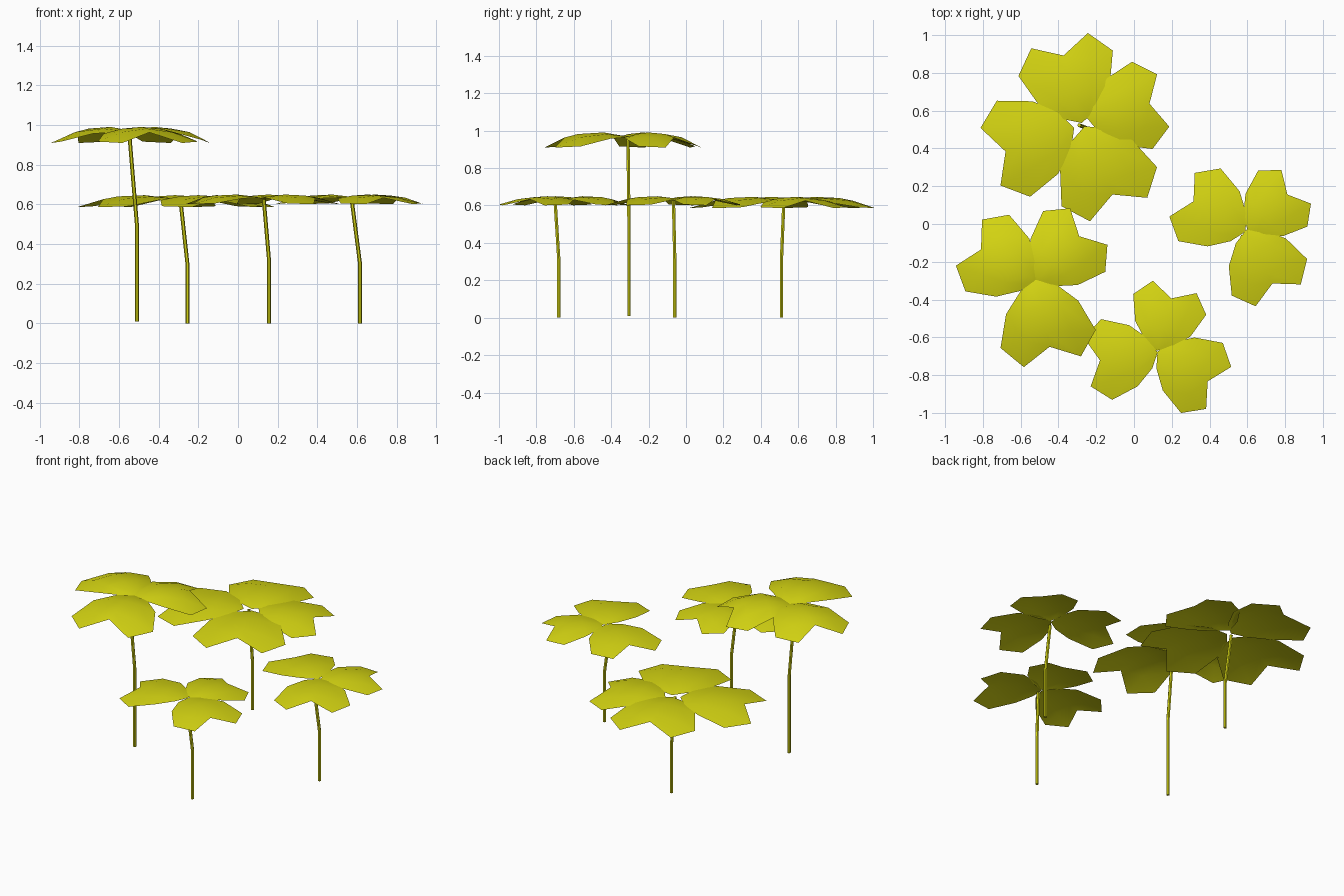
import bpy
import bmesh
from mathutils import Vector

cube = bpy.data.objects.get("Cube")
if cube:
    bpy.data.objects.remove(cube, do_unlink=True)

# One yellow-green colour for everything
green = bpy.data.materials.new("yellow_green")
green.use_nodes = True
colour = (0.66, 0.66, 0.006, 1)
green.diffuse_color = colour
bsdf = green.node_tree.nodes["Principled BSDF"]
bsdf.inputs["Base Color"].default_value = colour
bsdf.inputs["Roughness"].default_value = 0.8

# Half leaf, as (along, across) rows from the tip to the notched end
ROWS = [
    [(0, 0)],
    [(.13, 0), (.13, .13), (.13, .26)],
    [(.42, 0), (.42, .27), (.42, .53)],
    [(.8, 0), (.84, .35), (.885, .7)],
    [(1, 0), (1.22, .42)],
]


def finish(obj):
    obj.data.materials.append(green)
    bpy.ops.object.select_all(action='DESELECT')
    obj.select_set(True)
    bpy.context.view_layer.objects.active = obj
    bpy.ops.object.shade_smooth_by_angle()


def make_leaf(name, tip, notch, height, curl):
    """Heart-shaped domed sheet from its tip to its notch."""
    tip = Vector((*tip, 0))
    axis = Vector((*notch, 0)) - tip
    side = Vector((-axis.y, axis.x, 0))
    bm = bmesh.new()
    for sign in (1, -1):
        rows = []
        for row in ROWS:
            verts = []
            for u, v in row:
                p = tip + axis * u + side * v * sign
                p.z = height + curl * (.13 * u - .125 * u * u - .12 * v * v)
                verts.append(bm.verts.new(p))
            rows.append(verts)
        faces = [(rows[0][0], rows[1][i], rows[1][i + 1]) for i in (0, 1)]
        for a, b in zip(rows[1:3], rows[2:4]):
            faces += [(a[i], b[i], b[i + 1], a[i + 1]) for i in (0, 1)]
        last, end = rows[3], rows[4]
        faces += [(last[0], end[0], end[1], last[1]), (last[1], end[1], last[2])]
        for f in faces:
            bm.faces.new(f if sign > 0 else f[::-1])
    bmesh.ops.remove_doubles(bm, verts=bm.verts, dist=0.0005)
    mesh = bpy.data.meshes.new(name)
    bm.to_mesh(mesh)
    bm.free()
    obj = bpy.data.objects.new(name, mesh)
    bpy.context.collection.objects.link(obj)
    finish(obj)


def make_stem(name, points):
    """Thin bent tube."""
    curve = bpy.data.curves.new(name, 'CURVE')
    curve.dimensions = '3D'
    curve.bevel_depth = 0.01
    curve.bevel_resolution = 1
    curve.use_fill_caps = True
    spline = curve.splines.new('POLY')
    spline.points.add(len(points) - 1)
    for point, co in zip(spline.points, points):
        point.co = (*co, 1)
    obj = bpy.data.objects.new(name, curve)
    bpy.context.collection.objects.link(obj)
    bpy.ops.object.select_all(action='DESELECT')
    obj.select_set(True)
    bpy.context.view_layer.objects.active = obj
    bpy.ops.object.convert(target='MESH')
    finish(bpy.context.view_layer.objects.active)


# name, leaf height, curl, stem (base, bend, top), leaves (tip, notch)
PLANTS = [
    ("tall", .958, 1.0,
     [(-.51, -.305, .01), (-.51, -.305, .5), (-.548, -.31, .955)],
     [((-.52, -.3), (-.81, -.135)), ((-.52, -.3), (-.29, -.065)),
      ((-.515, -.29), (-.447, -.65))]),
    ("back", .622, .75,
     [(-.255, .51, 0), (-.255, .51, .3), (-.29, .523, .62)],
     [((-.317, .51), (-.68, .384)), ((-.277, .535), (-.373, .892)),
      ((-.248, .56), (.082, .637)), ((-.262, .517), (-.114, .156))]),
    ("right", .63, .6,
     [(.614, -.06, 0), (.614, -.06, .31), (.573, -.067, .625)],
     [((.59, -.04), (.315, .12)), ((.6, -.03), (.812, .156)),
      ((.595, -.03), (.733, -.315))]),
    ("front", .63, .6,
     [(.157, -.68, 0), (.157, -.68, .31), (.13, -.7, .625)],
     [((.125, -.68), (-.18, -.722)), ((.12, -.67), (.198, -.394)),
      ((.125, -.675), (.39, -.833))]),
]

for plant, height, curl, stem, leaves in PLANTS:
    make_stem(plant + "_stem", stem)
    for number, (tip, notch) in enumerate(leaves, 1):
        make_leaf(f"{plant}_leaf_{number}", tip, notch, height, curl)
